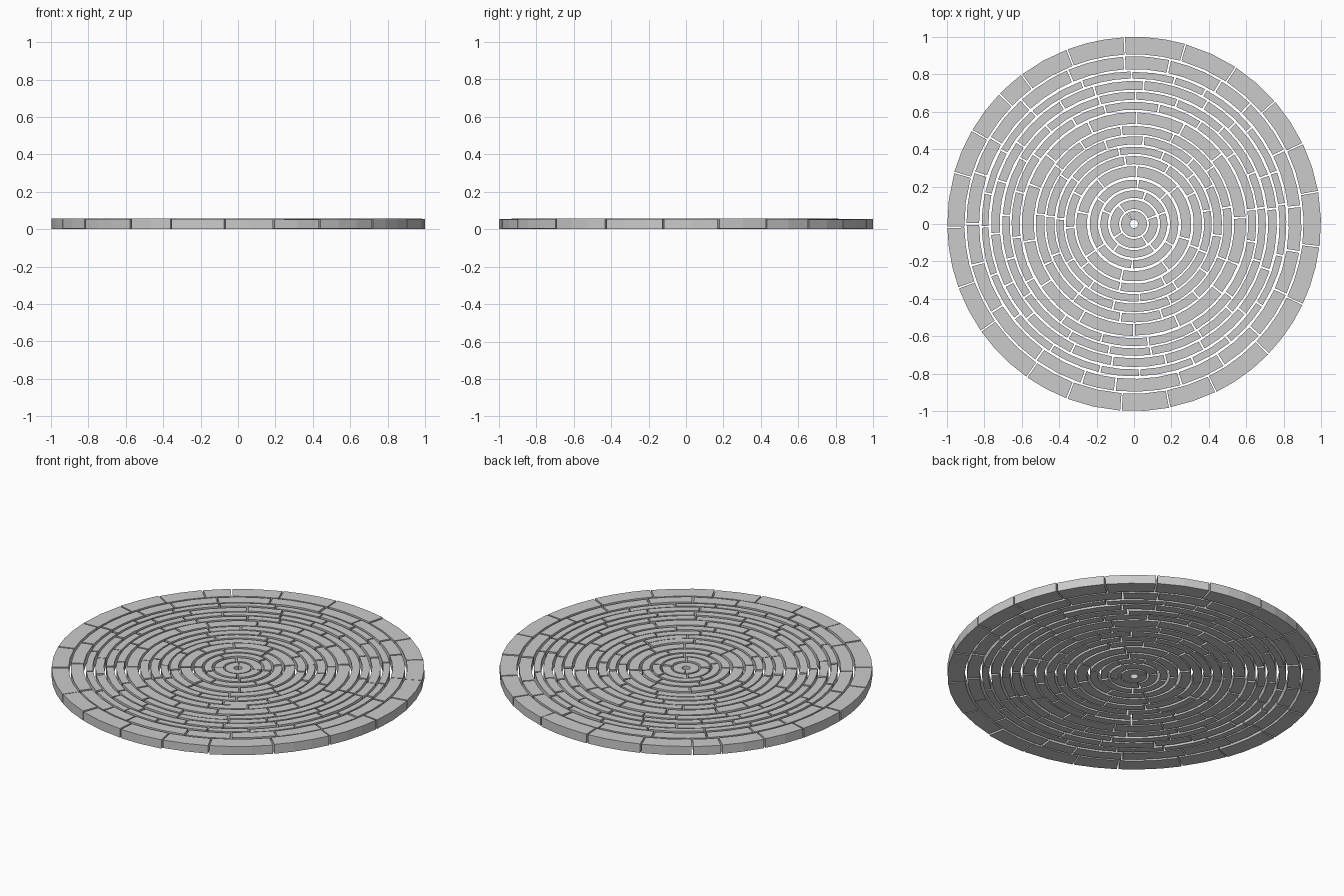
import bpy, bmesh, random
from math import radians, sin, cos, pi, degrees, ceil

if "Cube" in bpy.data.objects:
    bpy.data.objects.remove(bpy.data.objects["Cube"])

random.seed(4)

# ring table: inner radius, outer radius, number of stones
RINGS = [
    (0.022, 0.070, 1), (0.080, 0.128, 4), (0.140, 0.180, 5), (0.193, 0.238, 6),
    (0.252, 0.308, 8), (0.320, 0.365, 9), (0.375, 0.415, 11), (0.426, 0.470, 12),
    (0.480, 0.525, 13), (0.536, 0.598, 14), (0.611, 0.654, 16), (0.665, 0.706, 17),
    (0.718, 0.766, 18), (0.778, 0.815, 20), (0.828, 0.896, 21),
]
# joint angles of the rim stones
RIM = [93, 111, 127, 136, 150, 164, 181, 200, 215, 235, 249, 266, 281, 296,
       316, 334.5, 353, 370, 385.5, 401, 417, 434]


def add_stone(bm, r0, r1, a0, a1, z0, z1):
    """One curved paving stone as a closed solid."""
    n = max(2, ceil(degrees(a1 - a0) / 8.5))
    rows = []
    for i in range(n + 1):
        a = a0 + (a1 - a0) * i / n
        rows.append([bm.verts.new((r * cos(a), r * sin(a), z))
                     for r, z in ((r0, z0), (r1, z0), (r1, z1), (r0, z1))])
    for p, q in zip(rows, rows[1:]):
        for k in range(4):
            m = (k + 1) % 4
            bm.faces.new((p[k], q[k], q[m], p[m]))
    bm.faces.new(rows[0])
    bm.faces.new(rows[-1][::-1])


def make_ring(name, r0, r1, joints, gap):
    """A ring of stones laid between the given joint angles."""
    bm = bmesh.new()
    half = gap / (r0 + r1)
    for a, b in zip(joints, joints[1:] + [joints[0] + 2 * pi]):
        top = random.uniform(0.052, 0.057)
        add_stone(bm, r0, r1 + random.uniform(-0.002, 0.001),
                  a + half, b - half, random.uniform(0.0, 0.005), top)
    bmesh.ops.recalc_face_normals(bm, faces=bm.faces)
    mesh = bpy.data.meshes.new(name)
    bm.to_mesh(mesh)
    bm.free()
    bpy.context.collection.objects.link(bpy.data.objects.new(name, mesh))


# inner rings with irregular joints
for i, (r0, r1, n) in enumerate(RINGS):
    start = radians(120) if n == 1 else random.uniform(0, 2 * pi)
    joints = [start + 2 * pi * (k + random.uniform(-0.2, 0.2) * (n > 1)) / n for k in range(n)]
    make_ring(f"paving_ring_{i + 1}", r0, r1, joints, 0.003 if n == 1 else 0.010)

# wide rim
make_ring("paving_rim", 0.907, 1.0, [radians(a) for a in RIM], 0.008)
